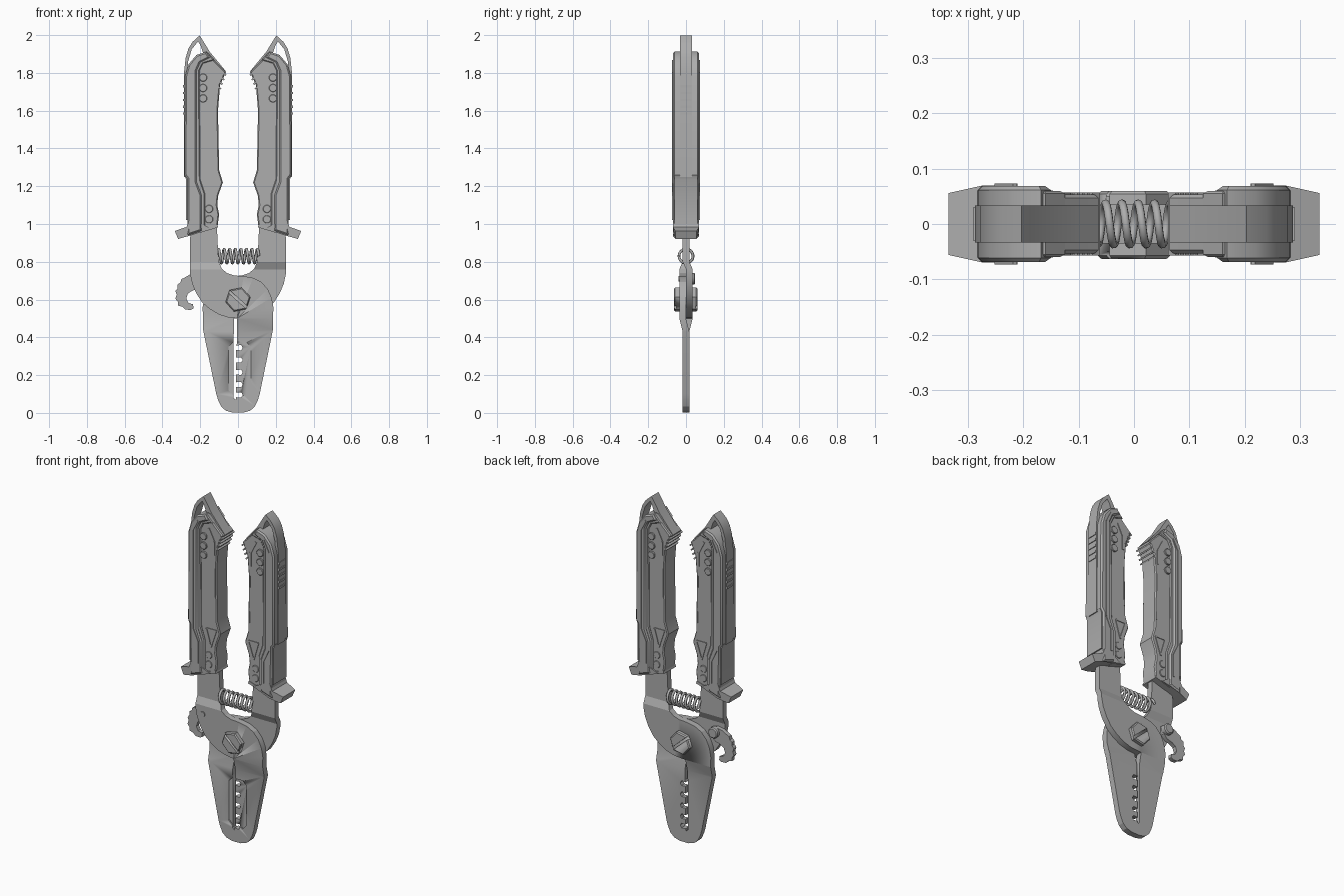
import bpy, bmesh, math
from mathutils import Matrix, Vector

if "Cube" in bpy.data.objects:
    bpy.data.objects.remove(bpy.data.objects["Cube"])

steel = bpy.data.materials.new("tool_grey")
steel.diffuse_color = (0.42, 0.42, 0.42, 1)
steel.use_nodes = True
steel.node_tree.nodes["Principled BSDF"].inputs["Base Color"].default_value = steel.diffuse_color


def finish(name, bm, bevel=0.0, angle=32):
    """Turn a bmesh into a named object, with optional chamfer."""
    bmesh.ops.recalc_face_normals(bm, faces=bm.faces[:])
    if bevel:
        edges = [e for e in bm.edges if len(e.link_faces) == 2
                 and e.calc_face_angle() > 0.9
                 and abs(e.verts[0].co.y - e.verts[1].co.y) < 1e-4]
        bmesh.ops.bevel(bm, geom=edges, offset=bevel, segments=1,
                        affect='EDGES', profile=0.5, clamp_overlap=True)
    me = bpy.data.meshes.new(name)
    bm.to_mesh(me)
    bm.free()
    for p in me.polygons:
        p.use_smooth = True
    me.set_sharp_from_angle(angle=math.radians(angle))
    me.materials.append(steel)
    ob = bpy.data.objects.new(name, me)
    bpy.context.collection.objects.link(ob)
    return ob


def prism(pts, y0, y1, sx=1):
    """Outline in x and z, extruded along y."""
    bm = bmesh.new()
    f = bm.faces.new([bm.verts.new((sx * x, y0, z)) for x, z in pts])
    out = bmesh.ops.extrude_face_region(bm, geom=[f])
    vs = [v for v in out["geom"] if isinstance(v, bmesh.types.BMVert)]
    bmesh.ops.translate(bm, verts=vs, vec=(0, y1 - y0, 0))
    return bm


def plate(name, pts, y0, y1, bevel=0.0):
    return finish(name, prism(pts, y0, y1), bevel)


def pair(name, pts, half, bevel=0.0):
    """Left and right copies, symmetric front to back."""
    for side, sx in (("left", 1), ("right", -1)):
        finish(f"{side}_{name}", prism(pts, -half, half, sx), bevel)


def circle(cx, cz, r, n=24, a0=0.0):
    return [(cx + r * math.cos(a0 + math.tau * i / n),
             cz + r * math.sin(a0 + math.tau * i / n)) for i in range(n)]


def bar(name, a, b, width, half):
    """Thin rail between two points, on both handles and both faces."""
    a, b = Vector(a), Vector(b)
    n = (b - a).orthogonal().normalized() * width / 2
    pair(name, [a + n, b + n, b - n, a - n], half)


def cut(ob, cutter):
    m = ob.modifiers.new("cut", 'BOOLEAN')
    m.operation, m.object, m.solver = 'DIFFERENCE', cutter, 'EXACT'
    cutter.hide_render = True
    dg = bpy.context.evaluated_depsgraph_get()
    me = bpy.data.meshes.new_from_object(ob.evaluated_get(dg))
    ob.modifiers.clear()
    ob.data = me


# --- Blades: tang, pivot disc and jaw in one bent plate each
def bend(z):
    if z <= 0.43 or z >= 0.80:
        return 0.0
    return -0.018 * min(1, (z - 0.43) / 0.07, (0.80 - z) / 0.04)


def blade(name, inner, flip):
    pts = [(-0.24, 1.06), (-0.254, 0.92), (-0.254, 0.74), (-0.243, 0.685),
           (-0.222, 0.635), (-0.19, 0.585), (-0.15, 0.55), (-0.1, 0.52),
           (-0.05, 0.505)]
    pts += inner
    pts += [(0.03, 0.002), (0.065, 0.012), (0.09, 0.035), (0.106, 0.07),
            (0.115, 0.1), (0.185, 0.44), (0.187, 0.56), (0.178, 0.61),
            (0.158, 0.655), (0.125, 0.692), (0.08, 0.715), (0.03, 0.724),
            (-0.02, 0.727), (-0.058, 0.74), (-0.085, 0.762),
            (-0.1, 0.795), (-0.105, 0.84), (-0.115, 1.06)]
    bm = prism(pts, -0.0175, 0.0175)
    bmesh.ops.triangulate(bm, faces=bm.faces[:])
    for z in (0.43, 0.50, 0.76, 0.80):
        bmesh.ops.bisect_plane(bm, geom=bm.verts[:] + bm.edges[:] + bm.faces[:],
                               plane_co=(0, 0, z), plane_no=(0, 0, 1))
    for v in bm.verts:
        v.co.y += bend(v.co.z)
        if flip:
            v.co.x, v.co.y = -v.co.x, -v.co.y
    return finish(name, bm, angle=20)


teeth = [(-0.005, 0.5), (-0.005, 0.37)]
for z in (0.345, 0.28, 0.215, 0.15, 0.095):
    teeth += [(-0.01, z + 0.012), (0.017, z + 0.014), (0.025, z),
              (0.017, z - 0.014), (-0.01, z - 0.012)]
teeth += [(-0.012, 0.07), (-0.012, 0.001)]
front_blade = blade("front_blade", teeth, False)
rear_blade = blade("rear_blade", [(0.02, 0.5), (0.024, 0.37), (0.024, 0.08),
                                  (0.012, 0.07), (0.012, 0.001)], True)

# Shallow recess around the crimping teeth
recess = plate("recess_cutter", [(-0.05, 0.12), (-0.025, 0.093), (0.045, 0.093),
                                 (0.068, 0.12), (0.068, 0.35), (0.045, 0.375),
                                 (-0.025, 0.375), (-0.05, 0.35)], -0.05, -0.0105)
cut(front_blade, recess)
cut(rear_blade, recess)
bpy.data.objects.remove(recess)

# --- Slotted hex pivot bolt and nut
bolt = plate("pivot_bolt", circle(0, 0.6, 0.067, 6, 0.2), -0.063, 0.06, 0.006)
for s in (-1, 1):
    bm = bmesh.new()
    bmesh.ops.create_cube(bm, size=1, matrix=Matrix.Translation((0, s * 0.066, 0.6))
                          @ Matrix.Rotation(math.radians(42), 4, 'Y')
                          @ Matrix.Diagonal((0.2, 0.03, 0.014, 1)))
    slot = finish("slot_cutter", bm)
    cut(bolt, slot)
    bpy.data.objects.remove(slot)

# --- Locking latch with scalloped thumb edge and its rivet
plate("latch", [(-0.18, 0.73), (-0.215, 0.738), (-0.255, 0.732), (-0.285, 0.715),
                (-0.3, 0.708), (-0.305, 0.69), (-0.32, 0.68), (-0.319, 0.66),
                (-0.331, 0.645), (-0.324, 0.625), (-0.332, 0.605),
                (-0.318, 0.588), (-0.318, 0.568), (-0.295, 0.562),
                (-0.28, 0.547), (-0.25, 0.545), (-0.235, 0.553),
                (-0.238, 0.575), (-0.262, 0.582), (-0.274, 0.605),
                (-0.265, 0.632), (-0.24, 0.648), (-0.21, 0.655),
                (-0.185, 0.68)], 0.002, 0.026)
plate("latch_rivet", circle(-0.206, 0.71, 0.031), 0.01, 0.048, 0.006)
plate("rivet_tip", circle(-0.206, 0.71, 0.015), -0.041, 0.01)

# --- Return spring
cu = bpy.data.curves.new("spring", 'CURVE')
cu.dimensions, cu.bevel_depth, cu.bevel_resolution = '3D', 0.0075, 2
sp = cu.splines.new('POLY')
count, turns = 176, 7.5
sp.points.add(count - 1)
for i, p in enumerate(sp.points):
    t, a = i / (count - 1), math.tau * turns * i / (count - 1)
    p.co = (-0.11 + 0.22 * t, 0.037 * math.cos(a), 0.83 + 0.037 * math.sin(a), 1)
tmp = bpy.data.objects.new("spring_path", cu)
bpy.context.collection.objects.link(tmp)
bm = bmesh.new()
bm.from_mesh(bpy.data.meshes.new_from_object(
    tmp.evaluated_get(bpy.context.evaluated_depsgraph_get())))
bpy.data.objects.remove(tmp)
finish("spring", bm, angle=60)

# --- Handles: thin inner grip, stepped shoulder, thick outer shell
pair("grip", [(-0.25, 0.955), (-0.108, 0.99), (-0.1, 1.05), (-0.11, 1.1),
              (-0.105, 1.15), (-0.08, 1.22), (-0.1, 1.285), (-0.102, 1.4),
              (-0.106, 1.6), (-0.095, 1.735), (-0.064, 1.805), (-0.11, 1.85),
              (-0.155, 1.9), (-0.25, 1.83)], 0.053, 0.006)
pair("shoulder", [(-0.26, 0.95), (-0.175, 0.97), (-0.175, 1.16), (-0.2, 1.235),
                  (-0.205, 1.81), (-0.185, 1.85), (-0.125, 1.868),
                  (-0.16, 1.908), (-0.26, 1.84)], 0.060, 0.005)
pair("shell", [(-0.266, 0.94), (-0.192, 0.965), (-0.192, 1.15), (-0.22, 1.225),
               (-0.22, 1.81), (-0.2, 1.855), (-0.15, 1.88), (-0.168, 1.912),
               (-0.22, 1.895), (-0.262, 1.845), (-0.281, 1.78), (-0.283, 1.26),
               (-0.268, 1.24)], 0.069, 0.008)

# Outer spine rising into the hanging loop
pair("hanging_loop", [(-0.286, 1.25), (-0.287, 1.79), (-0.277, 1.88), (-0.262, 1.93),
                      (-0.24, 1.965), (-0.203, 1.998), (-0.188, 1.975),
                      (-0.15, 1.912), (-0.1, 1.852), (-0.064, 1.808),
                      (-0.1, 1.81), (-0.18, 1.89), (-0.198, 1.945),
                      (-0.212, 1.966), (-0.245, 1.925), (-0.264, 1.86),
                      (-0.26, 1.25)], 0.033)
pair("lower_cap", [(-0.274, 1.02), (-0.274, 1.235), (-0.284, 1.258),
                   (-0.25, 1.258), (-0.25, 1.02)], 0.06)

# Finger guard, narrowing towards its tip
for side, sx in (("left", 1), ("right", -1)):
    bm = prism([(-0.335, 0.963), (-0.272, 0.985), (-0.255, 1.03), (-0.14, 0.975),
                (-0.255, 0.938), (-0.317, 0.921)], -0.07, 0.07, sx)
    for v in bm.verts:
        if abs(v.co.x) > 0.3:
            v.co.y *= 0.8
        elif abs(v.co.x) < 0.2:
            v.co.y *= 0.85
    finish(f"{side}_finger_guard", bm)
bar("grip_lip", (-0.2, 0.962), (-0.107, 0.99), 0.016, 0.056)

# Raised buttons on the grips
for i, (x, z) in enumerate([(-0.185, 1.775), (-0.185, 1.72), (-0.185, 1.665),
                            (-0.153, 1.08), (-0.153, 1.025)]):
    pair(f"button_{i}", circle(x, z, 0.021, 16), 0.063 if i < 3 else 0.057, 0.002)

# Side rails, following the bends of the shell
rail = [(-0.215, 1.02), (-0.215, 1.15), (-0.248, 1.22), (-0.248, 1.8), (-0.215, 1.865)]
for i in range(4):
    bar(f"rail_{i}", rail[i], rail[i + 1], 0.009, 0.073)
bar("inner_rail", (-0.112, 1.34), (-0.115, 1.62), 0.006, 0.0555)
# Triangular frame above the lower buttons
tri = [(-0.17, 1.235), (-0.105, 1.235), (-0.14, 1.13)]
for i in range(3):
    bar(f"frame_{i}", tri[i], tri[(i + 1) % 3], 0.008, 0.057)
# Ribs at the inner tip and along the back of each handle
bar("tip_bar", (-0.12, 1.68), (-0.12, 1.76), 0.012, 0.057)
bar("tip_bar_upper", (-0.12, 1.76), (-0.155, 1.83), 0.012, 0.057)
for i in range(4):
    z = 1.715 + i * 0.024
    bar(f"tip_rib_{i}", (-0.105 + i * 0.009, z + 0.012), (-0.091 + i * 0.009, z), 0.009, 0.057)
for i in range(5):
    z = 1.585 + i * 0.036
    bar(f"back_rib_{i}", (-0.28, z), (-0.291, z), 0.012, 0.03)
